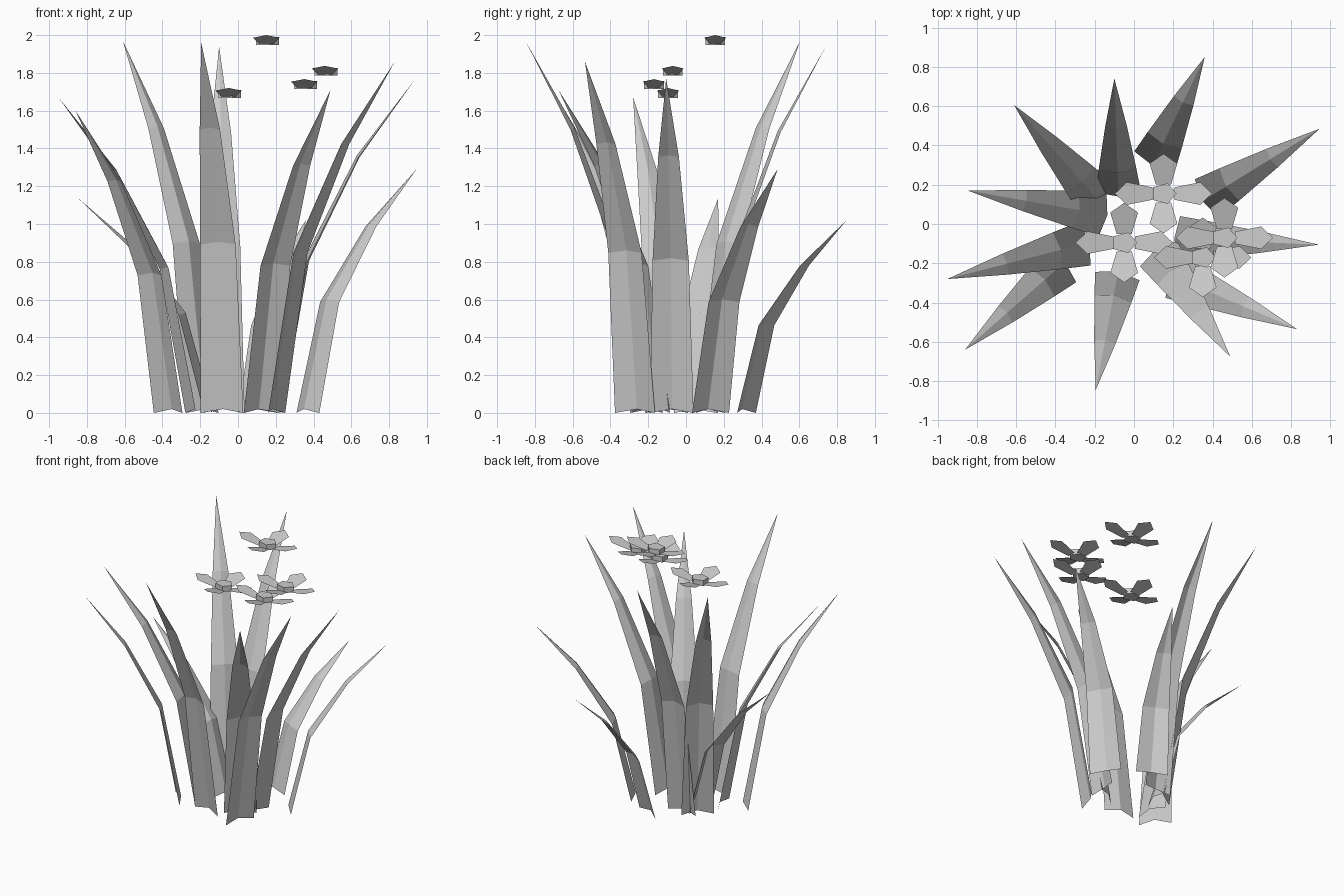
import bpy, math
from mathutils import Vector

if "Cube" in bpy.data.objects:
    bpy.data.objects.remove(bpy.data.objects["Cube"])

grey = bpy.data.materials.new("pale_grey")
grey.diffuse_color = (0.6, 0.6, 0.6, 1)
grey.use_nodes = True
grey.node_tree.nodes["Principled BSDF"].inputs["Base Color"].default_value = grey.diffuse_color


def make(name, verts, faces):
    mesh = bpy.data.meshes.new(name)
    mesh.from_pydata(verts, [], faces)
    mesh.materials.append(grey)
    obj = bpy.data.objects.new(name, mesh)
    bpy.context.collection.objects.link(obj)
    return obj


# Leaf rings: reach fraction, height fraction, half width, fold depth, centre rise
RINGS = [(0.0, 0.0, 0.115, 0.025, 0.02),
         (0.2, 0.455, 0.096, 0.02, 0.014),
         (0.58, 0.765, 0.055, 0.012, 0.01)]


def leaf(name, base, tip):
    """Folded three-segment sheet that arches outwards to a point."""
    start, end = Vector((*base, 0)), Vector(tip)
    reach = Vector((end.x - start.x, end.y - start.y, 0))
    out = reach.normalized()
    side = Vector((-out.y, out.x, 0))
    verts = []
    for r, h, w, fold, rise in RINGS:
        c = start + reach * r + Vector((0, 0, h * end.z))
        verts += [c - side * w,
                  c - out * fold + Vector((0, 0, rise)),
                  c + side * w]
    verts.append(end)
    faces = []
    for i in (0, 3):
        for j in (i, i + 1):
            faces.append((j, j + 1, j + 4, j + 3))
    faces += [(6, 7, 9), (7, 8, 9)]
    return make(name, verts, faces)


# Leaves: base (x, y), tip (x, y, z)
LEAVES = [((-0.19, 0.13), (-0.61, 0.605, 1.97)),
          ((-0.08, 0.165), (-0.10, 0.74, 1.94)),
          ((0.105, 0.32), (0.36, 0.85, 1.02)),
          ((0.37, 0.13), (0.945, 0.485, 1.29)),
          ((0.23, -0.075), (0.94, -0.105, 1.77)),
          ((0.205, -0.27), (0.83, -0.535, 1.86)),
          ((0.125, -0.15), (0.49, -0.675, 1.71)),
          ((-0.085, -0.265), (-0.195, -0.845, 1.96)),
          ((-0.37, -0.21), (-0.86, -0.64, 1.60)),
          ((-0.25, -0.10), (-0.95, -0.28, 1.67)),
          ((-0.16, 0.05), (-0.845, 0.17, 1.135))]
for n, (base, tip) in enumerate(LEAVES, 1):
    leaf(f"leaf_{n}", base, tip)

# Petal outline: radius, half width, height
PETAL = [(0.05, -0.035, -0.025), (0.17, -0.064, 0.006), (0.225, 0, 0.02),
         (0.17, 0.064, 0.006), (0.05, 0.035, -0.025)]
SX, SY = 1.1, 0.9


def flower(n, x, y, z):
    # four flat petals tilted upwards
    verts, faces = [], []
    for cx, cy in ((1, 0), (0, 1), (-1, 0), (0, -1)):
        k = len(verts)
        verts += [(x + SX * (r * cx - w * cy), y + SY * (r * cy + w * cx), z + h)
                  for r, w, h in PETAL]
        faces.append(tuple(range(k, k + 5)))
    make(f"petals_{n}", verts, faces)
    # five-sided hub
    ring = [2 * math.pi * i / 5 for i in range(5)]
    verts = [(x + SX * 0.061 * math.cos(a), y + SY * 0.061 * math.sin(a), z + h)
             for h in (-0.032, 0.01) for a in ring]
    faces = [(i, (i + 1) % 5, (i + 1) % 5 + 5, i + 5) for i in range(5)]
    faces += [(4, 3, 2, 1, 0), (5, 6, 7, 8, 9)]
    make(f"flower_hub_{n}", verts, faces)


for n, pos in enumerate([(0.15, 0.155, 1.98), (-0.05, -0.095, 1.70),
                         (0.46, -0.07, 1.817), (0.35, -0.17, 1.747)], 1):
    flower(n, *pos)
